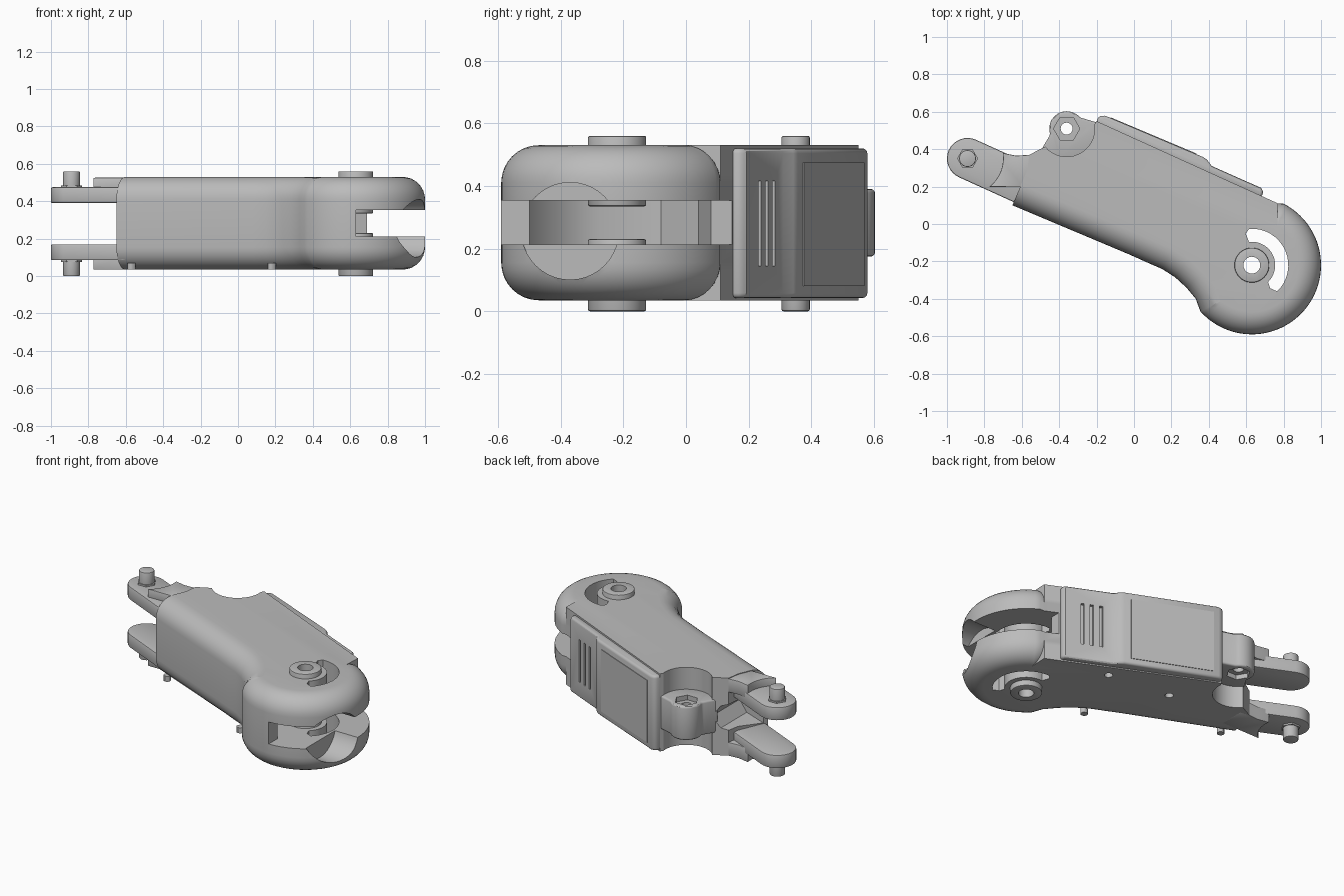
import bpy, bmesh
from math import sin, cos, pi, radians
from mathutils import Vector

cube = bpy.data.objects.get("Cube")
if cube:
    bpy.data.objects.remove(cube, do_unlink=True)

gray = bpy.data.materials.new("satin_gray")
gray.use_nodes = True
gray.diffuse_color = (0.5, 0.5, 0.5, 1)
gray.node_tree.nodes["Principled BSDF"].inputs["Base Color"].default_value = (0.5, 0.5, 0.5, 1)

BOTTOM, TOP = 0.035, 0.53
PIVOT, PIN, EAR = (0.63, -0.22), (-0.89, 0.35), (-0.36, 0.51)


def arc(c, r, a0, a1, n=16):
    steps = [radians(a0 + (a1 - a0) * i / n) for i in range(n + 1)]
    return [(c[0] + r * cos(a), c[1] + r * sin(a)) for a in steps]


def circle(c, r, n=32):
    return arc(c, r, 0, 360, n)[:-1]


def local(points):
    """Along / outward coordinates of the sloping back wall to x, y."""
    return [(-0.2 + 0.914 * s + 0.405 * t, 0.55 - 0.405 * s + 0.914 * t) for s, t in points]


def loft(name, rings):
    """Closed skin over rings of equal length, each (points, z)."""
    bm = bmesh.new()
    layers = [[bm.verts.new((x, y, z)) for x, y in pts] for pts, z in rings]
    n = len(layers[0])
    for low, high in zip(layers, layers[1:]):
        for i in range(n):
            j = (i + 1) % n
            bm.faces.new((low[i], low[j], high[j], high[i]))
    bm.faces.new(layers[0][::-1])
    bm.faces.new(layers[-1])
    bmesh.ops.remove_doubles(bm, verts=bm.verts, dist=0.0001)
    bmesh.ops.recalc_face_normals(bm, faces=bm.faces)
    mesh = bpy.data.meshes.new(name)
    bm.to_mesh(mesh)
    bm.free()
    mesh.materials.append(gray)
    obj = bpy.data.objects.new(name, mesh)
    bpy.context.collection.objects.link(obj)
    return obj


def prism(name, points, z0, z1):
    return loft(name, [(points, z0), (points, z1)])


def apply(obj, mod):
    bpy.context.view_layer.objects.active = obj
    bpy.ops.object.modifier_apply(modifier=mod.name)


def cut(obj, cutters):
    for c in cutters:
        mod = obj.modifiers.new("cut", 'BOOLEAN')
        mod.operation, mod.solver, mod.object = 'DIFFERENCE', 'EXACT', c
        c.hide_render = True
        apply(obj, mod)
        bpy.data.objects.remove(c, do_unlink=True)


def bevel(obj, width, segments=3):
    mod = obj.modifiers.new("bevel", 'BEVEL')
    mod.width, mod.segments, mod.limit_method = width, segments, 'ANGLE'
    mod.angle_limit = radians(40)
    apply(obj, mod)


# Main housing: rounded along the front and round the pivot end, square at the back
rounded = [(-0.65, 0.1), (-0.02, -0.165), (0.08, -0.21), (0.15, -0.24), (0.22, -0.285),
           (0.28, -0.34), (0.33, -0.40)] + arc(PIVOT, 0.37, 222, 427, 48)
rounded[-1] = (0.77, 0.11)
square = [(0.77, 0.11), (-0.2, 0.55)] + arc(EAR, 0.15, 8, -140) + [(-0.56, 0.37), (-0.57, 0.29)]


def inset(points, d):
    result = []
    for i, p in enumerate(points):
        a, b = Vector(points[max(i - 1, 0)]), Vector(points[min(i + 1, len(points) - 1)])
        t = (b - a).normalized()
        result.append((p[0] - t.y * d, p[1] + t.x * d))
    return result


R = 0.12
rings = []
for k in range(9):
    a = k / 8 * pi / 2
    rings.append((inset(rounded, R * (1 - sin(a))) + square, BOTTOM + R * (1 - cos(a))))
rings += [(pts, BOTTOM + TOP - z) for pts, z in reversed(rings)]
housing = loft("housing", rings)

# Openings in the housing
pivot_gap = [(0.63, -0.8), (0.63, -0.5), (0.5, -0.42), (0.42, -0.28), (0.42, -0.08),
             (0.52, 0.04), (0.69, 0.08), (0.69, 0.5), (1.2, 0.5), (1.2, -0.8)]
arc_slot = (arc(PIVOT, 0.195, -46, 94) + arc(PIVOT, 0.175, 100, 101, 1)
            + arc(PIVOT, 0.125, 97, -46) + arc(PIVOT, 0.16, -52, -51, 1))
fork_gap = prism("fork_gap_cutter", [(-1.1, 0.17), (-0.65, 0.17), (-0.52, 0.21), (-0.47, 0.28),
                                     (-0.52, 0.35), (-0.65, 0.39), (-1.1, 0.39)], -0.6, -0.13)
fork_gap.rotation_euler.x = pi / 2
end_hole = prism("end_hole_cutter", circle((-0.256, -0.37), 0.155, 40), 0.84, 1.2)
end_hole.rotation_euler.y = pi / 2
bpy.context.view_layer.update()
cut(housing, [
    prism("pivot_gap_cutter", pivot_gap, 0.213, 0.353),
    prism("arc_slot_cutter", arc_slot, -0.1, 0.7),
    prism("pivot_hole_cutter", circle(PIVOT, 0.07), -0.1, 0.7),
    fork_gap, end_hole,
    prism("screw_hole_cutter", circle((0.36, 0.2), 0.025, 16), -0.1, 0.07),
    prism("screw_hole_cutter", circle((-0.06, 0.245), 0.025, 16), -0.1, 0.07)])

# Pivot bushings, both sides of the gap
for name, z0, z1 in (("lower_bushing", 0, 0.23), ("upper_bushing", 0.335, 0.56)):
    bush = prism(name, circle(PIVOT, 0.093, 40), z0, z1)
    bevel(bush, 0.006, 2)
    cut(bush, [prism("bore_cutter", circle(PIVOT, 0.045, 24), -0.1, 0.7)])

# Middle ear with a bore and hexagonal recesses
ear = prism("ear", arc(EAR, 0.093, 40, 200) + [(-0.5, 0.39), (-0.4, 0.33), (-0.2, 0.38), (-0.19, 0.54)],
            0.175, 0.39)
bevel(ear, 0.012)
cut(ear, [prism("ear_bore_cutter", circle(EAR, 0.032, 20), 0, 0.6),
          prism("hex_cutter", circle(EAR, 0.07, 6), 0.36, 0.5),
          prism("hex_cutter", circle(EAR, 0.07, 6), 0.1, 0.205)])

# Fork prongs, end plates and pins, mirrored about the middle height
tilt = -24
root = (-0.57, 0.205)
prong_shape = arc(PIN, 0.11, tilt + 90, tilt + 270) + arc(root, 0.11, tilt - 90, tilt + 90)
plate_shape = arc(PIN, 0.19, 9, -53) + [(-0.6, 0.2), (-0.5, 0.2), (-0.5, 0.36), (-0.56, 0.37), (-0.63, 0.365)]
for side in ("upper", "lower"):
    def span(a, b):
        return (a, b) if side == "upper" else (0.56 - b, 0.56 - a)
    prong = prism(side + "_prong", prong_shape, *span(0.39, 0.475))
    bevel(prong, 0.008, 2)
    plate = prism(side + "_end_plate", plate_shape, *span(0.44, 0.526))
    bevel(plate, 0.015, 2)
    pin = prism(side + "_pin", circle(PIN, 0.045, 24), *span(0.42, 0.56))
    bevel(pin, 0.006, 2)
    prism(side + "_pin_washer", circle(PIN, 0.056, 6), *span(0.46, 0.485))

# Back cover: raised panel and lower ribbed grip
cover = prism("back_cover", local([(0, -0.02), (0, 0.03), (0.03, 0.045), (0.6, 0.055), (0.625, 0.05),
                                   (0.66, 0.03), (0.95, 0.03), (0.97, 0.015), (0.97, -0.02)]), 0.042, 0.52)
bevel(cover, 0.016)
grooves = []
for k in (-1, 0, 1):
    s = 0.79 + 0.056 * k
    grooves.append(prism("groove_cutter", local([(s - 0.01, 0.01), (s + 0.01, 0.01),
                                                 (s + 0.01, 0.1), (s - 0.01, 0.1)]), 0.145, 0.415))
cut(cover, grooves)
prism("cover_panel", local([(0.06, 0.04), (0.56, 0.049), (0.56, 0.058), (0.06, 0.049)]), 0.08, 0.475)

# Small feet under the front edge
for k, spot in enumerate([(-0.57, 0.1), (0.18, -0.235)]):
    prism("foot_%d" % (k + 1), circle(spot, 0.022, 12), BOTTOM, 0.07)

# Smooth curves, crisp edges
for obj in bpy.context.scene.objects:
    obj.select_set(obj.type == 'MESH')
bpy.context.view_layer.objects.active = housing
bpy.ops.object.shade_smooth_by_angle(angle=radians(30))
